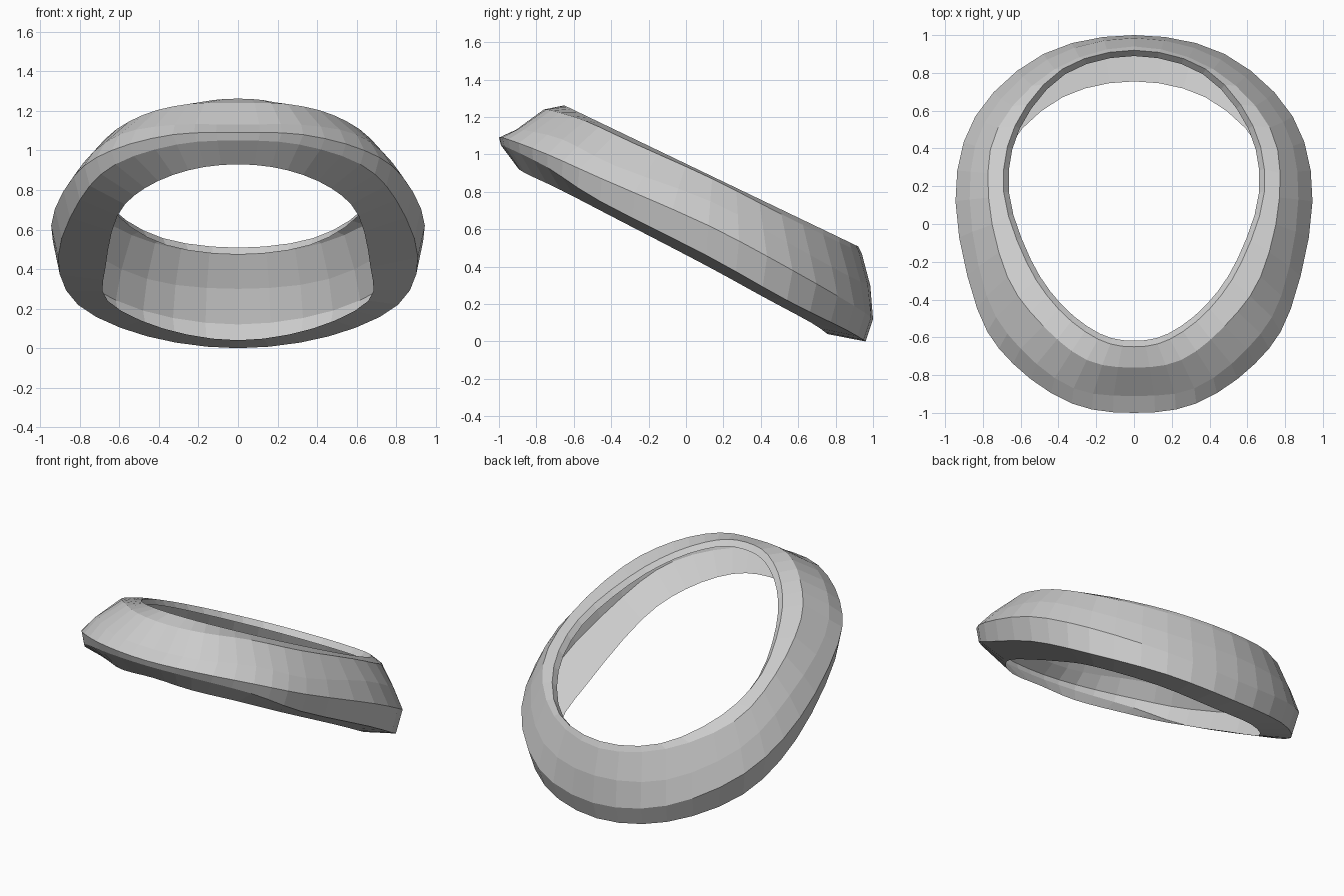
import bpy, bmesh
from mathutils import Vector

if "Cube" in bpy.data.objects:
    bpy.data.objects.remove(bpy.data.objects["Cube"])

# Lengthwise edge loops of the tilted collar: right half, front centre to back centre
outer = [(0, -1, 1.09), (.33, -.95, 1.08), (.64, -.74, 1.0), (.83, -.45, .87),
         (.945, .12, .62), (.84, .57, .38), (.48, .90, .19), (0, 1, .12)]
middle = [(0, -.91, 1.13), (.32, -.87, 1.13), (.60, -.66, 1.08), (.78, -.38, .94),
          (.87, .13, .75), (.79, .54, .53), (.46, .87, .35), (0, .985, .30)]
shoulder = [(0, -.76, 1.24), (.25, -.72, 1.235), (.48, -.54, 1.18), (.67, -.28, 1.06),
            (.77, .14, .87), (.72, .51, .68), (.42, .82, .53), (0, .94, .47)]
bottom_in = [(0, -.90, .93), (.25, -.86, .90), (.47, -.67, .81), (.61, -.40, .67),
             (.67, .10, .41), (.66, .41, .24), (.38, .67, .10), (0, .755, .04)]
bottom_out = [(0, -.99, 1.05), (.31, -.94, 1.03), (.62, -.74, .93), (.80, -.46, .75),
              (.91, .11, .46), (.81, .54, .22), (.46, .86, .06), (0, .96, 0)]
rim_plan = [(0, -.65), (.19, -.61), (.40, -.45), (.57, -.20),
            (.69, .17), (.63, .52), (.38, .82), (0, .92)]

# Top rim lies on a sloping plane; its inner lip is slightly smaller and lower
rim_out = [(x, y, .95 - .48 * y) for x, y in rim_plan]
rim_in = [(x * .96, .15 + (y - .15) * .96, .915 - .48 * y) for x, y in rim_plan]


def smooth_loop(half, steps=3):
    """Mirror a half loop and resample it as a closed Catmull-Rom curve."""
    pts = [Vector(p) for p in half]
    pts += [Vector((-p.x, p.y, p.z)) for p in pts[-2:0:-1]]
    n, out = len(pts), []
    for i in range(n):
        a, b, c, d = (pts[(i + k) % n] for k in (-1, 0, 1, 2))
        for s in range(steps):
            t = s / steps
            out.append(.5 * (2 * b + (c - a) * t + (2 * a - 5 * b + 4 * c - d) * t * t
                             + (3 * b - a - 3 * c + d) * t ** 3))
    return out


# Bridge the loops into a flat-shaded shell, open on its inner side
bm = bmesh.new()
rings = [[bm.verts.new(p) for p in smooth_loop(h)]
         for h in (bottom_in, bottom_out, outer, middle, shoulder, rim_out, rim_in)]
for low, high in zip(rings, rings[1:]):
    for i in range(len(low)):
        j = (i + 1) % len(low)
        bm.faces.new((low[i], low[j], high[j], high[i]))

mesh = bpy.data.meshes.new("collar_shell")
bm.to_mesh(mesh)
bm.free()
collar = bpy.data.objects.new("collar_shell", mesh)
bpy.context.collection.objects.link(collar)
# Rest the lowest point on the ground
collar.location.z = -min(v.co.z for v in mesh.vertices)
